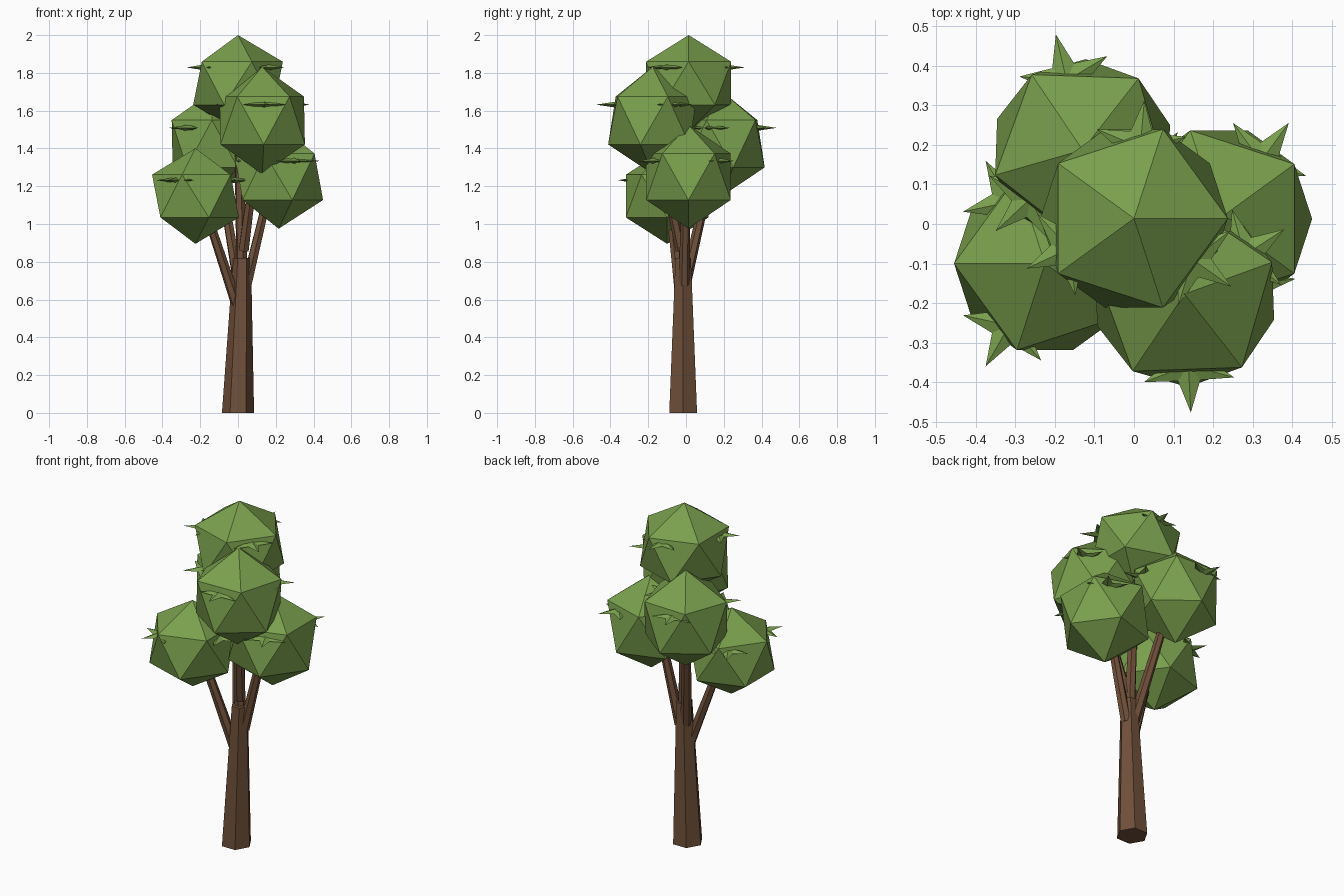
import bpy, bmesh
from math import sin, cos, radians, pi
from mathutils import Vector

if "Cube" in bpy.data.objects:
    bpy.data.objects.remove(bpy.data.objects["Cube"])


def material(name, rgb):
    m = bpy.data.materials.new(name)
    m.diffuse_color = (*rgb, 1)
    m.use_nodes = True
    m.node_tree.nodes["Principled BSDF"].inputs["Base Color"].default_value = m.diffuse_color
    return m


BARK = material("bark", (0.16, 0.08, 0.042))
LEAF = material("leaf", (0.195, 0.35, 0.075))


def add_object(name, bm, mat):
    bmesh.ops.recalc_face_normals(bm, faces=bm.faces)
    mesh = bpy.data.meshes.new(name)
    bm.to_mesh(mesh)
    bm.free()
    mesh.materials.append(mat)
    ob = bpy.data.objects.new(name, mesh)
    bpy.context.collection.objects.link(ob)
    return ob


def limb(name, start, end, r0, r1, sides=6, level=False):
    """Tapered prism between two points; level keeps its ends horizontal."""
    a, b = Vector(start), Vector(end)
    rot = (b - a).to_track_quat('Z', 'Y')
    bm = bmesh.new()
    rings = []
    for c, r in ((a, r0), (b, r1)):
        ring = []
        for i in range(sides):
            t = 2 * pi * i / sides
            v = Vector((r * cos(t), r * sin(t), 0))
            ring.append(bm.verts.new(c + (v if level else rot @ v)))
        rings.append(ring)
        bm.faces.new(ring)
    for i in range(sides):
        j = (i + 1) % sides
        bm.faces.new((rings[0][i], rings[0][j], rings[1][j], rings[1][i]))
    add_object(name, bm, BARK)


def leaf_star(name, centre, angle, outer=0.12, inner=0.048, h=0.018):
    """Flat five-pointed tuft with raised middle, one tip facing outward."""
    bm = bmesh.new()
    c = Vector(centre)
    rim = []
    for i in range(10):
        t = angle + i * pi / 5
        r = inner if i % 2 else outer
        rim.append(bm.verts.new(c + Vector((r * cos(t), r * sin(t), 0))))
    for dz in (h, -h):
        apex = bm.verts.new(c + Vector((0, 0, dz)))
        for i in range(10):
            bm.faces.new((rim[i], rim[(i + 1) % 10], apex))
    add_object(name, bm, LEAF)


# trunk
limb("trunk", (0, -0.015, 0), (0.022, -0.015, 0.82), 0.085, 0.047, level=True)

# branches reaching into each crown
for name, start, end in (
    ("top", (0.02, -0.01, 0.78), (0.0, 0.01, 1.6)),
    ("front", (0.03, -0.025, 0.86), (0.1, -0.14, 1.4)),
    ("back", (0.0, 0.0, 0.70), (-0.11, 0.15, 1.35)),
    ("right", (0.045, -0.01, 0.68), (0.17, 0.0, 1.2)),
    ("left", (-0.005, -0.025, 0.57), (-0.18, -0.085, 1.1)),
):
    limb(name + "_branch", start, end, 0.03, 0.022)

# crowns: centre, radius, vertical radius, turn, direction of first tuft
for name, c, r, rz, turn, tuft in (
    ("top", (0.0, 0.014, 1.745), 0.265, 0.255, 0, 85),
    ("front", (0.128, -0.177, 1.548), 0.263, 0.284, 20, 33),
    ("back", (-0.13, 0.187, 1.425), 0.257, 0.28, -20, 103),
    ("right", (0.215, 0.013, 1.25), 0.263, 0.275, 36, 54),
    ("left", (-0.225, -0.1, 1.148), 0.257, 0.253, 36, 0),
):
    bm = bmesh.new()
    bmesh.ops.create_icosphere(bm, subdivisions=1, radius=1)
    crown = add_object(name + "_crown", bm, LEAF)
    crown.location = c
    crown.scale = (r, r, rz)
    crown.rotation_euler.z = radians(turn)
    # three tufts around each crown
    for k in range(3):
        t = radians(tuft + 120 * k)
        leaf_star(f"{name}_tuft_{k + 1}",
                  (c[0] + 0.18 * cos(t), c[1] + 0.18 * sin(t), c[2] + 0.084), t)
